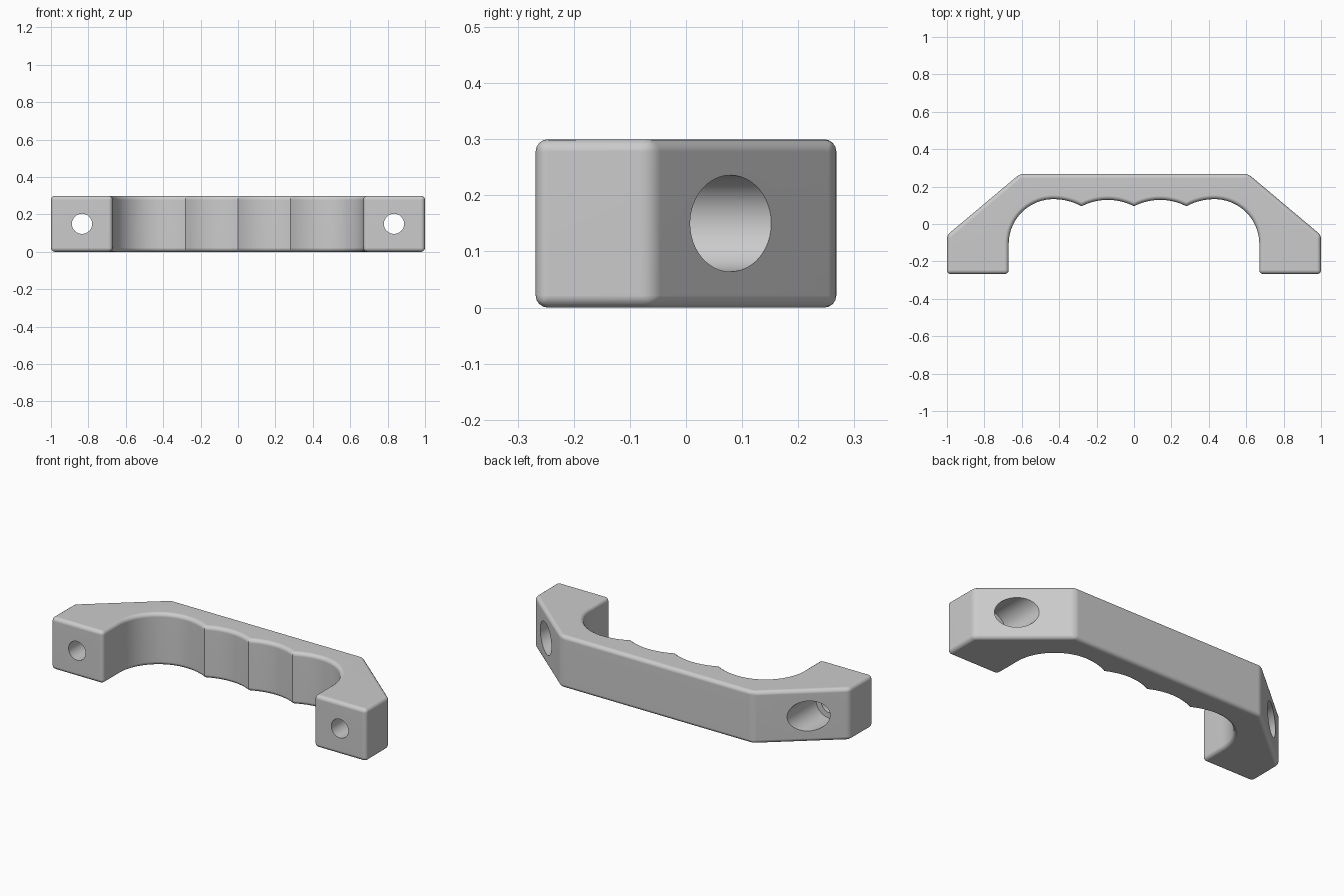
import bpy, bmesh, math

if "Cube" in bpy.data.objects:
    bpy.data.objects.remove(bpy.data.objects["Cube"])

HEIGHT = 0.30
FILLET = 0.022


def arc_through(x0, y0, x1, y1, rise, n):
    """Points of a shallow arc bulging towards +y between two ends at equal y."""
    half = abs(x1 - x0) / 2
    r = (half * half + rise * rise) / (2 * rise)
    cx, cy = (x0 + x1) / 2, y0 + rise - r
    a = math.asin(half / r)
    s = 1 if x1 > x0 else -1
    return [(cx + s * r * math.sin(-a + 2 * a * i / n),
             cy + r * math.cos(-a + 2 * a * i / n)) for i in range(n + 1)]


# Right half of the outline: back edge, slope, foot, then the finger grip
corners = [(0.61, 0.268), (1.0, -0.06), (1.0, -0.268), (0.67, -0.268)]
grip = [(0.43 + 0.24 * math.cos(t), -0.107 + 0.24 * math.sin(t))
        for t in (math.radians(90) * i / 18 for i in range(19))]
outer = arc_through(0.58, 0.095, 0.28, 0.095, 0.038, 12)[7:]
inner = arc_through(0.28, 0.095, 0.0, 0.095, 0.034, 12)[1:]
half = corners + grip + outer + inner
outline = half + [(-x, y) for x, y in reversed(half[:-1])]

# Handle body: extruded outline with rounded rims and corners
bm = bmesh.new()
base = bm.faces.new([bm.verts.new((x, y, 0)) for x, y in outline])
ext = bmesh.ops.extrude_face_region(bm, geom=[base], use_keep_orig=True)
for v in ext["geom"]:
    if isinstance(v, bmesh.types.BMVert):
        v.co.z = HEIGHT
bmesh.ops.recalc_face_normals(bm, faces=bm.faces[:])


def is_corner(v):
    return any(abs(abs(v.co.x) - x) < 1e-4 and abs(v.co.y - y) < 1e-4 for x, y in corners)


rounded = [e for e in bm.edges
           if abs(e.verts[0].co.z - e.verts[1].co.z) < 1e-4 or is_corner(e.verts[0])]
bmesh.ops.bevel(bm, geom=rounded, offset=FILLET, offset_type='OFFSET', segments=4,
                profile=0.5, affect='EDGES', clamp_overlap=False)
mesh = bpy.data.meshes.new("grip_handle")
bm.to_mesh(mesh)
bm.free()
handle = bpy.data.objects.new("grip_handle", mesh)
bpy.context.collection.objects.link(handle)

grey = bpy.data.materials.new("plain grey")
grey.diffuse_color = (0.6, 0.6, 0.6, 1)
grey.use_nodes = True
grey.node_tree.nodes["Principled BSDF"].inputs["Base Color"].default_value = grey.diffuse_color
mesh.materials.append(grey)


# Screw holes: narrow through hole and a wide counterbore in each end
def drill(x, radius, y0, y1):
    bpy.ops.mesh.primitive_cylinder_add(
        vertices=48, radius=radius, depth=y1 - y0,
        location=(x, (y0 + y1) / 2, HEIGHT / 2), rotation=(math.pi / 2, 0, 0))
    cutter = bpy.context.object
    cutter.name = "hole_cutter"
    cutter.hide_render = True
    cutter.data.materials.append(grey)
    mod = handle.modifiers.new("hole", 'BOOLEAN')
    mod.operation = 'DIFFERENCE'
    mod.solver = 'EXACT'
    mod.object = cutter
    bpy.context.view_layer.objects.active = handle
    bpy.ops.object.modifier_apply(modifier=mod.name)
    bpy.data.objects.remove(cutter)


for side in (-1, 1):
    drill(side * 0.834, 0.086, -0.11, 0.4)
    drill(side * 0.834, 0.054, -0.4, 0.0)

# Smooth fillets, flat broad faces
bpy.ops.object.select_all(action='DESELECT')
handle.select_set(True)
bpy.context.view_layer.objects.active = handle
bpy.ops.object.shade_smooth_by_angle(angle=math.radians(30))
wn = handle.modifiers.new("flat_faces", 'WEIGHTED_NORMAL')
wn.keep_sharp = True
